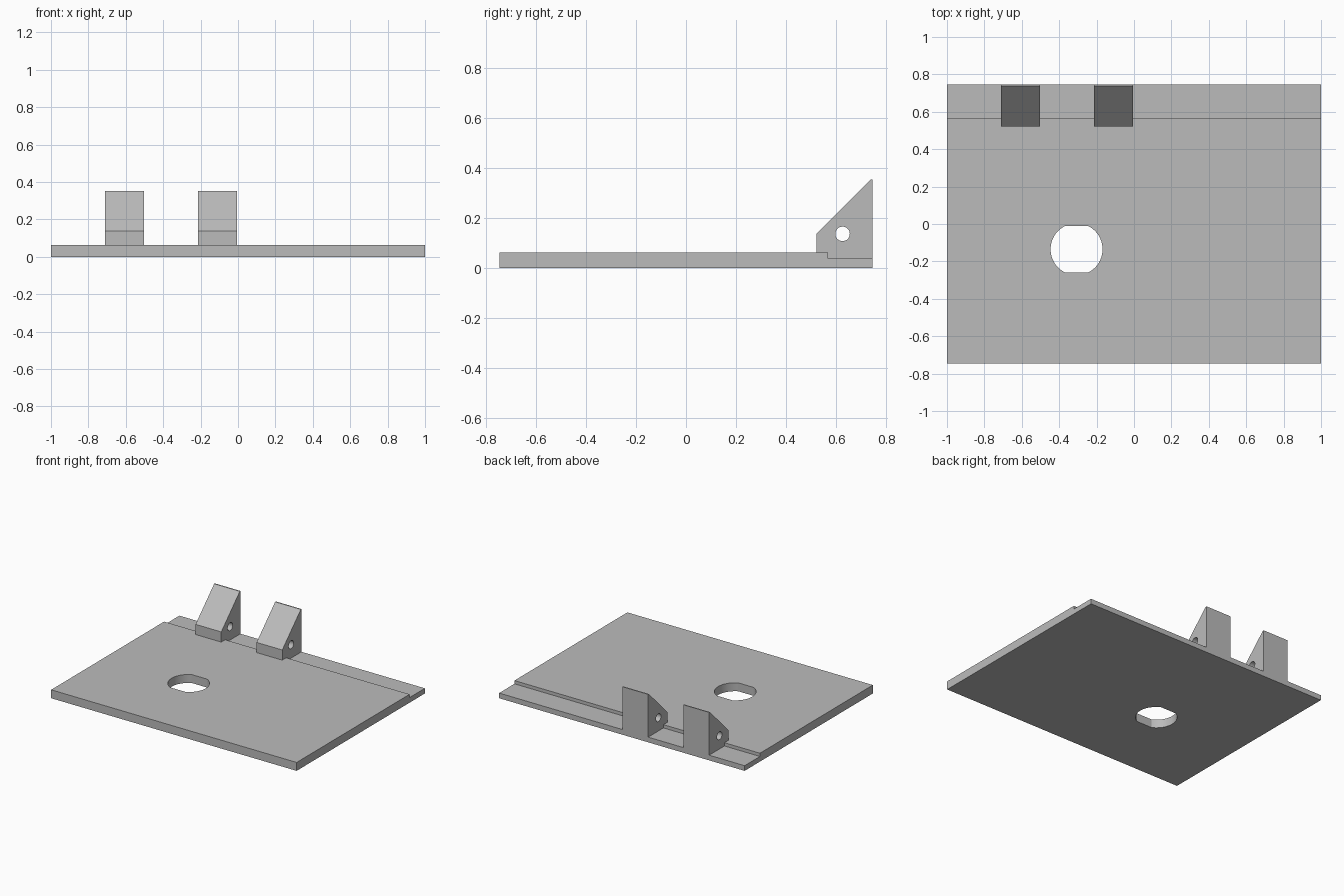
import bpy
import bmesh
import math
from mathutils import Vector

cube = bpy.data.objects.get("Cube")
if cube:
    bpy.data.objects.remove(cube, do_unlink=True)

grey = bpy.data.materials.new("plain grey")
grey.use_nodes = True
COLOUR = (0.5, 0.5, 0.5, 1)
grey.diffuse_color = COLOUR
grey.node_tree.nodes["Principled BSDF"].inputs["Base Color"].default_value = COLOUR

THICK, SEAT, BACK, STEP = 0.062, 0.038, 0.746, 0.568


def prism(name, outline, direction):
    """Extrude a closed outline along a direction."""
    bm = bmesh.new()
    face = bm.faces.new([bm.verts.new(p) for p in outline])
    out = bmesh.ops.extrude_face_region(bm, geom=[face])
    moved = [v for v in out["geom"] if isinstance(v, bmesh.types.BMVert)]
    bmesh.ops.translate(bm, verts=moved, vec=Vector(direction))
    bmesh.ops.recalc_face_normals(bm, faces=bm.faces)
    mesh = bpy.data.meshes.new(name)
    bm.to_mesh(mesh)
    bm.free()
    mesh.materials.append(grey)
    obj = bpy.data.objects.new(name, mesh)
    bpy.context.collection.objects.link(obj)
    return obj


def cut(obj, cutter):
    """Subtract the cutter, then discard it."""
    mod = obj.modifiers.new("hole", "BOOLEAN")
    mod.operation, mod.solver, mod.object = "DIFFERENCE", "EXACT", cutter
    bpy.ops.object.select_all(action="DESELECT")
    obj.select_set(True)
    bpy.context.view_layer.objects.active = obj
    bpy.ops.object.modifier_apply(modifier=mod.name)
    bpy.data.objects.remove(cutter, do_unlink=True)
    bpy.ops.object.shade_smooth_by_angle(angle=math.radians(20))


# Base plate with a lowered ledge along the back
profile = [(-BACK, 0), (BACK, 0), (BACK, SEAT), (STEP, SEAT), (STEP, THICK), (-BACK, THICK)]
plate = prism("base_plate", [(-1, y, z) for y, z in profile], (2, 0, 0))

# Round hole with two flat sides
cx, cy, radius, flat = -0.307, -0.135, 0.139, 0.124
corner = math.asin(flat / radius)
arc = [-corner + 2 * corner * i / 20 for i in range(21)]
angles = arc + [a + math.pi for a in arc]
hole = [(cx + radius * math.cos(a), cy + radius * math.sin(a), -0.1) for a in angles]
cut(plate, prism("plate_hole_cutter", hole, (0, 0, 0.3)))

# Two sloped hinge brackets, each with a pin hole, seated on the ledge
FRONT, WIDTH = 0.522, 0.209
side = [(FRONT, THICK), (STEP, THICK), (STEP, SEAT), (BACK, SEAT),
        (BACK, 0.353), (BACK - 0.008, 0.353), (FRONT, 0.137)]
for name, x in (("right_bracket", -0.711), ("left_bracket", -0.214)):
    bracket = prism(name, [(x, y, z) for y, z in side], (WIDTH, 0, 0))
    turns = [math.tau * i / 32 for i in range(32)]
    pin = [(x - 0.1, 0.626 + 0.029 * math.cos(a), 0.136 + 0.029 * math.sin(a)) for a in turns]
    cut(bracket, prism("pin_hole_cutter", pin, (WIDTH + 0.2, 0, 0)))
